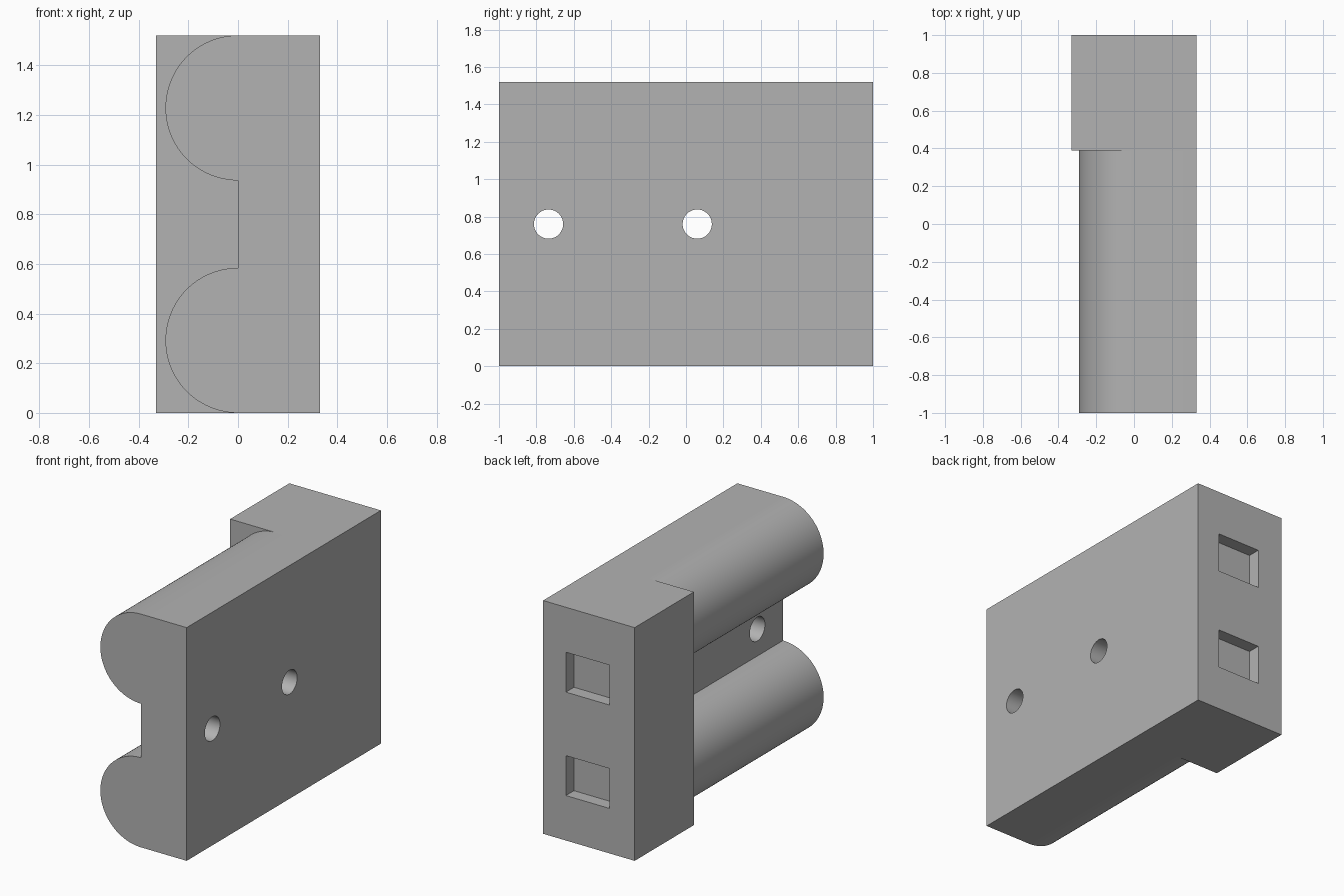
import bpy, bmesh, math
from mathutils import Matrix, Vector

if "Cube" in bpy.data.objects:
    bpy.data.objects.remove(bpy.data.objects["Cube"])

HALF_W, HEIGHT, STEP_Y = 0.33, 1.52, 0.39
LOBE_R = 0.292
LOBE_Z = (LOBE_R, HEIGHT - LOBE_R)

grey = bpy.data.materials.new("plain grey")
grey.use_nodes = True
grey.diffuse_color = (0.45, 0.45, 0.45, 1)
grey.node_tree.nodes["Principled BSDF"].inputs["Base Color"].default_value = grey.diffuse_color


def finish(name, bm):
    bmesh.ops.recalc_face_normals(bm, faces=bm.faces)
    mesh = bpy.data.meshes.new(name)
    bm.to_mesh(mesh)
    bm.free()
    mesh.materials.append(grey)
    obj = bpy.data.objects.new(name, mesh)
    bpy.context.collection.objects.link(obj)
    return obj


def box(name, low, high):
    low, high = Vector(low), Vector(high)
    bm = bmesh.new()
    place = Matrix.Translation((low + high) / 2) @ Matrix.Diagonal((high - low).to_4d())
    bmesh.ops.create_cube(bm, size=1, matrix=place)
    return finish(name, bm)


def cylinder_x(name, y, z, radius):
    bm = bmesh.new()
    place = Matrix.Translation((0, y, z)) @ Matrix.Rotation(math.pi / 2, 4, "Y")
    bmesh.ops.create_cone(bm, cap_ends=True, segments=64, radius1=radius,
                          radius2=radius, depth=2, matrix=place)
    return finish(name, bm)


def cut(target, cutter):
    cutter.hide_render = True
    mod = target.modifiers.new("cut", "BOOLEAN")
    mod.operation, mod.solver, mod.object = "DIFFERENCE", "EXACT", cutter
    bpy.ops.object.select_all(action="DESELECT")
    bpy.context.view_layer.objects.active = target
    target.select_set(True)
    bpy.ops.object.modifier_apply(modifier=mod.name)
    bpy.data.objects.remove(cutter)


# Rail body: a flat plate with two half-round lobes, extruded along y
profile = [(HALF_W, 0), (HALF_W, HEIGHT)]
for centre in reversed(LOBE_Z):
    for i in range(49):
        a = math.pi / 2 + math.pi * i / 48
        profile.append((LOBE_R * math.cos(a), centre + LOBE_R * math.sin(a)))
bm = bmesh.new()
face = bm.faces.new([bm.verts.new((x, -1, z)) for x, z in profile])
swept = bmesh.ops.extrude_face_region(bm, geom=[face])["geom"]
bmesh.ops.translate(bm, vec=(0, STEP_Y + 1, 0),
                    verts=[v for v in swept if isinstance(v, bmesh.types.BMVert)])
rail_body = finish("rail_body", bm)

# Two screw holes through the plate
for y in (-0.735, 0.06):
    cut(rail_body, cylinder_x("hole_cutter", y, HEIGHT / 2, 0.078))

# End block with two shallow rectangular pockets in the back
end_block = box("end_block", (-HALF_W, STEP_Y, 0), (HALF_W, 1, HEIGHT))
for z in (0.293, HEIGHT - 0.553):
    cut(end_block, box("pocket_cutter", (-0.147, 0.917, z), (0.166, 1.1, z + 0.26)))

# Smooth the round surfaces, keep the edges sharp
bpy.ops.object.select_all(action="DESELECT")
bpy.context.view_layer.objects.active = rail_body
rail_body.select_set(True)
bpy.ops.object.shade_smooth_by_angle(angle=math.radians(30))
